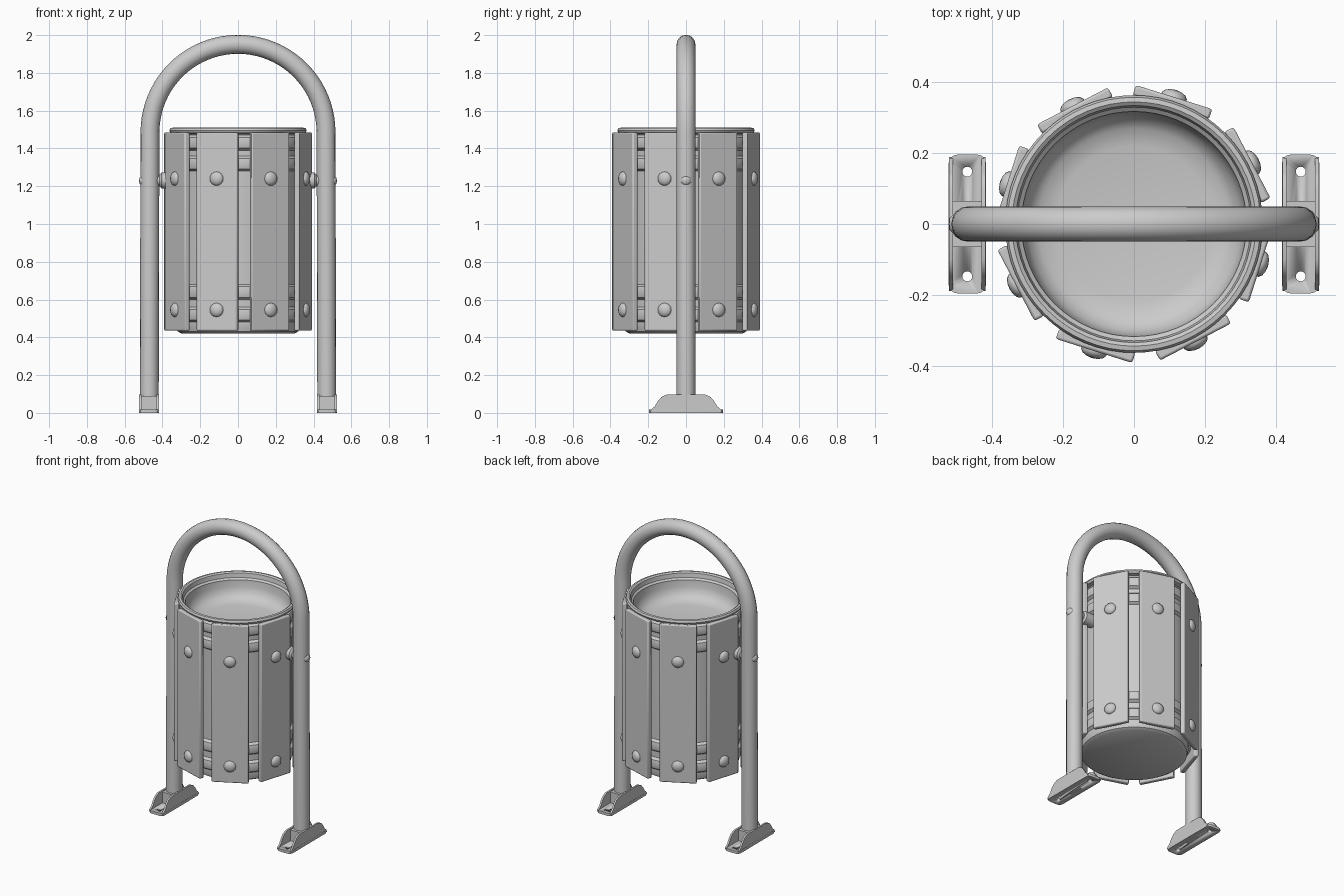
import bpy, bmesh, math
from mathutils import Matrix, Vector

if "Cube" in bpy.data.objects:
    bpy.data.objects.remove(bpy.data.objects["Cube"])


def finish(bm, name, angle=35, bevel=0):
    bmesh.ops.recalc_face_normals(bm, faces=bm.faces)
    me = bpy.data.meshes.new(name)
    bm.to_mesh(me)
    bm.free()
    ob = bpy.data.objects.new(name, me)
    bpy.context.collection.objects.link(ob)
    if bevel:
        m = ob.modifiers.new("bevel", 'BEVEL')
        m.width, m.segments, m.limit_method = bevel, 2, 'ANGLE'
    bpy.ops.object.select_all(action='DESELECT')
    ob.select_set(True)
    bpy.context.view_layer.objects.active = ob
    bpy.ops.object.shade_smooth_by_angle(angle=math.radians(angle))
    return ob


def lathe(profile, steps=64, bm=None, matrix=Matrix()):
    """Spin (radius, z) points about z; ends lie on the axis."""
    bm = bm or bmesh.new()
    verts = [bm.verts.new((r, 0, z)) for r, z in profile]
    edges = [bm.edges.new(p) for p in zip(verts, verts[1:])]
    before = set(bm.verts) - set(verts)
    bmesh.ops.spin(bm, geom=verts + edges, cent=(0, 0, 0), axis=(0, 0, 1),
                   angle=2 * math.pi, steps=steps, use_merge=False)
    new = [v for v in bm.verts if v not in before]
    bmesh.ops.remove_doubles(bm, verts=new, dist=1e-5)
    new = [v for v in bm.verts if v not in before]
    bmesh.ops.transform(bm, matrix=matrix, verts=new)
    return bm


def box(bm, center, size):
    m = Matrix.Translation(center) @ Matrix.Diagonal((*size, 1))
    bmesh.ops.create_cube(bm, size=1, matrix=m)


# Hoop frame: two legs joined by a half-circle arch
LEG, R = 0.466, 0.05
path = [(-LEG - 0.004, 0.0)]
path += [(-LEG * math.cos(math.pi * i / 40), 1.485 + LEG * math.sin(math.pi * i / 40))
         for i in range(41)]
path += [(LEG + 0.004, 0.0)]
cu = bpy.data.curves.new("hoop_frame", 'CURVE')
cu.dimensions = '3D'
cu.bevel_depth, cu.bevel_resolution, cu.use_fill_caps = R, 6, True
sp = cu.splines.new('POLY')
sp.points.add(len(path) - 1)
for p, (x, z) in zip(sp.points, path):
    p.co = (x, 0, z, 1)
sp.use_smooth = True
frame = bpy.data.objects.new("hoop_frame", cu)
bpy.context.collection.objects.link(frame)
frame.select_set(True)
bpy.context.view_layer.objects.active = frame
bpy.ops.object.convert(target='MESH')

# Bin drum: closed base, ribs, rolled rim and dished inside
drum = [(0, 0.42), (0.30, 0.42), (0.32, 0.432), (0.328, 0.46)]
for z in (0.52, 0.64, 1.32, 1.43):
    drum += [(0.328, z - 0.04), (0.345, z - 0.028), (0.352, z),
             (0.345, z + 0.028), (0.328, z + 0.04)]
drum += [(0.335, 1.478), (0.358, 1.482), (0.364, 1.495), (0.358, 1.508), (0.345, 1.51),
         (0.335, 1.503), (0.33, 1.475), (0.318, 1.465), (0.314, 1.42), (0.30, 1.38),
         (0.27, 1.355), (0.22, 1.345), (0, 1.34)]
finish(lathe(drum), "bin_drum")

# Slats around the drum and their dome bolts
DOME = [(0.037, -0.01), (0.037, 0.004), (0.030, 0.013), (0.016, 0.019), (0, 0.021)]
slats, bolts = bmesh.new(), bmesh.new()
for k in range(8):
    turn = Matrix.Rotation(math.radians(27.5 + 45 * k), 4, 'Z')
    n = len(slats.verts)
    box(slats, (0.361, 0, 0.96), (0.03, 0.226, 1.05))
    slats.verts.ensure_lookup_table()
    bmesh.ops.transform(slats, matrix=turn, verts=slats.verts[n:])
    for z in (0.545, 1.24):
        lathe(DOME, 16, bolts, turn @ Matrix.Translation((0.376, 0, z))
              @ Matrix.Rotation(math.pi / 2, 4, 'Y'))
finish(slats, "slats", 35, 0.007)
finish(bolts, "slat_bolts", 50)

# Pivot pins joining the drum to the legs, with bolt heads outside
PIN = [(0, 0.31), (0.042, 0.31), (0.042, 0.405), (0.03, 0.415), (0.03, 0.44),
       (0.028, 0.505), (0.026, 0.512), (0.016, 0.521), (0, 0.524)]
pins = bmesh.new()
for s in (1, -1):
    lathe(PIN, 20, pins, Matrix.Translation((0, 0, 1.23)) @ Matrix.Rotation(s * math.pi / 2, 4, 'Y'))
finish(pins, "pivot_pins")

# Feet: drilled base plates with a swept flange on each long side
SWEEP = [(0.19, 0.005), (0.185, 0.018), (0.165, 0.035), (0.148, 0.064),
         (0.13, 0.084), (0.10, 0.098)]
OUTLINE = SWEEP + [(-y, z) for y, z in reversed(SWEEP)]
for s, side in ((-1, "left"), (1, "right")):
    cx = s * 0.471
    drills = bmesh.new()
    for y in (-0.148, 0.148):
        bmesh.ops.create_cone(drills, cap_ends=True, segments=16, radius1=0.014, radius2=0.014,
                              depth=0.2, matrix=Matrix.Translation((cx, y, 0)))
    cutter = finish(drills, side + "_foot_drill")
    cutter.hide_render = True
    cutter.hide_set(True)

    plate = bmesh.new()
    box(plate, (cx, 0, 0.009), (0.106, 0.392, 0.018))
    corners = [e for e in plate.edges
               if abs((e.verts[0].co - e.verts[1].co).normalized().z) > 0.9]
    bmesh.ops.bevel(plate, geom=corners, offset=0.025, segments=4, profile=0.5, affect='EDGES')
    ob = finish(plate, side + "_foot_plate")
    cut = ob.modifiers.new("bolt holes", 'BOOLEAN')
    cut.operation, cut.object, cut.solver = 'DIFFERENCE', cutter, 'EXACT'

    flanges = bmesh.new()
    for f in (-1, 1):
        x0 = cx + f * 0.046
        face = flanges.faces.new([flanges.verts.new((x0 - 0.006, y, z)) for y, z in OUTLINE])
        ext = bmesh.ops.extrude_face_region(flanges, geom=[face], use_keep_orig=True)
        bmesh.ops.translate(flanges, vec=Vector((0.012, 0, 0)),
                            verts=[v for v in ext["geom"] if isinstance(v, bmesh.types.BMVert)])
    # Cross web closing the channel around the leg
    box(flanges, (cx, 0, 0.05), (0.085, 0.13, 0.08))
    finish(flanges, side + "_foot_flanges")
